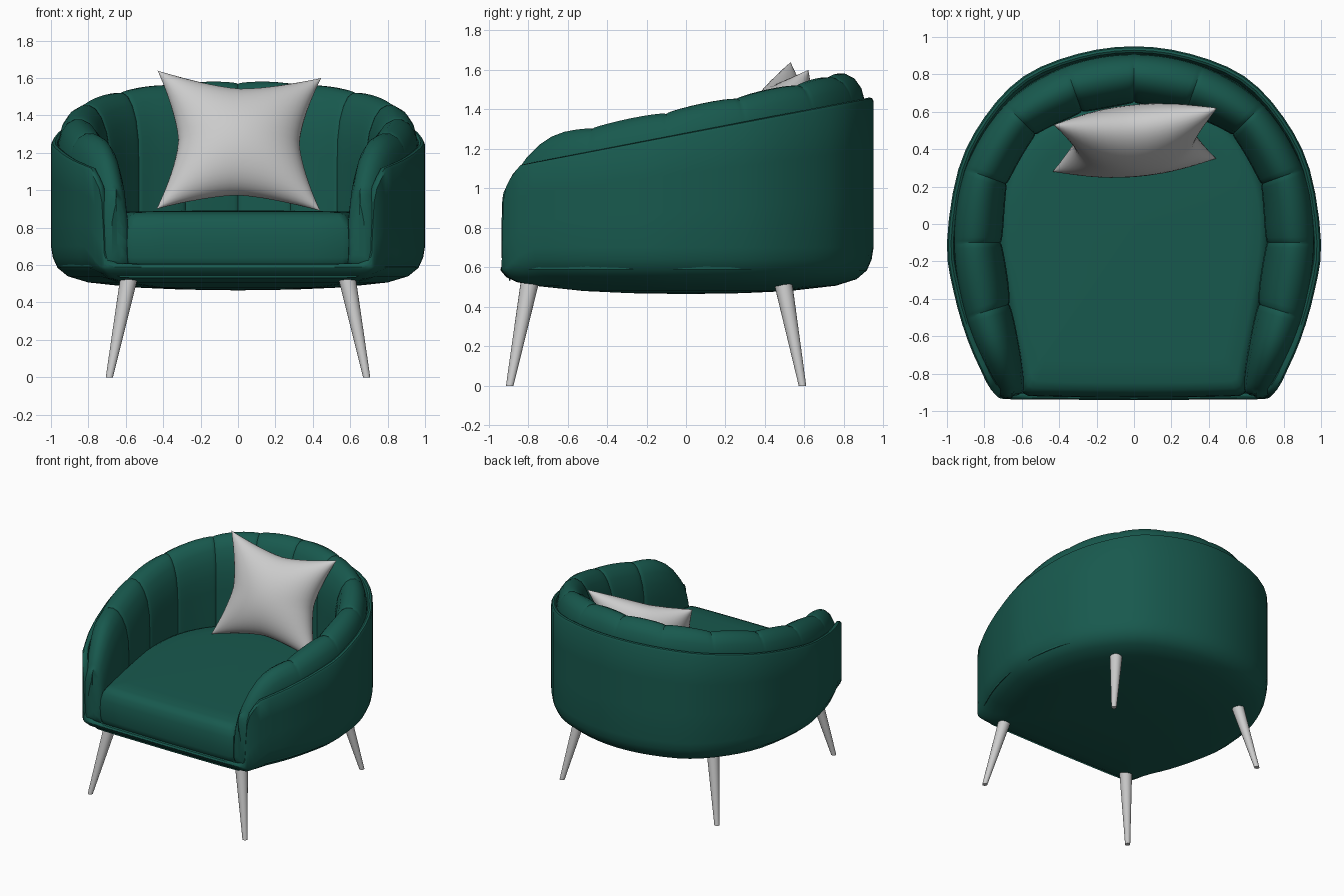
import bpy, bmesh, math
from mathutils import Vector

if "Cube" in bpy.data.objects:
    bpy.data.objects.remove(bpy.data.objects["Cube"])

green = bpy.data.materials.new("green_velvet")
green.diffuse_color = (0.009, 0.10, 0.076, 1)
green.use_nodes = True
green.node_tree.nodes["Principled BSDF"].inputs["Base Color"].default_value = green.diffuse_color


def finish(name, bm, mat=None, angle=40):
    bmesh.ops.remove_doubles(bm, verts=bm.verts, dist=0.0004)
    bmesh.ops.recalc_face_normals(bm, faces=bm.faces)
    me = bpy.data.meshes.new(name)
    bm.to_mesh(me)
    bm.free()
    ob = bpy.data.objects.new(name, me)
    bpy.context.collection.objects.link(ob)
    if mat:
        me.materials.append(mat)
    bpy.ops.object.select_all(action='DESELECT')
    ob.select_set(True)
    bpy.context.view_layer.objects.active = ob
    bpy.ops.object.shade_smooth_by_angle(angle=math.radians(angle))
    return ob


def loft(name, rings, mat=None, cap_start=True, cap_end=True, angle=40):
    """Skin a list of closed rings with equal point counts."""
    bm = bmesh.new()
    vs = [[bm.verts.new(p) for p in r] for r in rings]
    n = len(vs[0])
    for a, b in zip(vs, vs[1:]):
        for i in range(n):
            j = (i + 1) % n
            bm.faces.new((a[i], a[j], b[j], b[i]))
    if cap_start:
        bm.faces.new(vs[0])
    if cap_end:
        bm.faces.new(vs[-1])
    return finish(name, bm, mat, angle)


def spline(pts, t):
    """Catmull-Rom point at parameter t."""
    i = max(0, min(int(math.floor(t)), len(pts) - 2))
    f = t - i
    p1, p2 = Vector(pts[i]), Vector(pts[i + 1])
    p0 = Vector(pts[i - 1]) if i > 0 else p1 * 2 - p2
    p3 = Vector(pts[i + 2]) if i + 2 < len(pts) else p2 * 2 - p1
    return 0.5 * (2 * p1 + (p2 - p0) * f + (2 * p0 - 5 * p1 + 4 * p2 - p3) * f * f
                  + (3 * p1 - p0 - 3 * p2 + p3) * f ** 3)


def lerp(a, b, k):
    return a + (b - a) * k


def rim(y):
    return 1.275 + 0.189 * y


def mirrored_loop(half):
    """Half outline from back centre to front centre -> full loop."""
    return half + [(-p[0],) + tuple(p[1:]) for p in half[-2:0:-1]]


# shell: bowl-shaped base rising into a sloping tub wall, open at the front
plan = [(-.30, .91), (0, .95), (.30, .91), (.59, .79), (.80, .57), (.94, .29),
        (1.0, -.10), (.965, -.36), (.89, -.62), (.79, -.845)]
half = []
for k in range(25):
    p = spline(plan, 1 + k / 3)
    half.append((p.x, p.y, rim(p.y)))
half += [(.765, -.885, 1.07), (.742, -.912, 1.02), (.728, -.925, .95), (.72, -.93, .80),
         (.715, -.932, .67), (.70, -.935, .625), (.66, -.937, .603), (.5, -.938, .60),
         (.25, -.94, .60), (0, -.942, .60)]
outline = mirrored_loop(half)


def front(y):
    return max(0, min(1, (-y - .80) / .12))


rings = []
for s, zs, zf in [(.02, .465, .465), (.3, .469, .469), (.55, .48, .48), (.8, .507, .505),
                  (.91, .54, .525), (.965, .585, .55), (.99, .64, .575), (1, .70, .59)]:
    rings.append([(x * s, y * s, lerp(zs, zf, front(y))) for x, y, h in outline])
for k in (.33, .67, 1):
    rings.append([(x, y, lerp(lerp(.70, .59, front(y)), h - .012, k)) for x, y, h in outline])
for s, dz in [(.992, .002), (.978, .006), (.966, 0), (.95, -.07)]:
    rings.append([(x * s, y * s, h + dz) for x, y, h in outline])
loft("tub_shell", rings, green, cap_end=False)

# channelled backrest: one rolled profile swept around the tub, pinched at each seam
seams = [(0, .91, 0, .655), (.365, .845, .28, .605), (.69, .64, .53, .48), (.905, .295, .685, .215),
         (.965, -.10, .715, -.10), (.90, -.50, .67, -.43), (.735, -.90, .585, -.885)]
path = [(-a, b, -c, d) for a, b, c, d in seams[:0:-1]] + seams
profile = [(.0, -.08), (.02, 0), (.08, .06), (.2, .105), (.36, .128), (.5, .128), (.65, .108),
           (.79, .06), (.91, -.02), (.98, -.12), (1.0, -.24)]


def section(t):
    """Profile ring at seam parameter t (0 = left front, 12 = right front)."""
    ox, oy, ix, iy = spline(path, t)
    side = abs(t - 6)
    b = abs(math.sin(math.pi * t)) ** .45 if 1e-6 < t % 1 < 1 - 1e-6 else 0
    drop = .21 * max(0, (side - 5.2) / .8) ** 2.6
    h = rim(oy) - drop
    ring = []
    for u, dz in profile:
        uu = u * (1 + .08 * b)
        z = h + dz + (.016 * b - .008 if dz > 0 else 0)
        ring.append(Vector((lerp(ox, ix, uu), lerp(oy, iy, uu), z)))
    for z in (.72, .62, .59):
        uu = (1 + .08 * b) if z > .6 else .9
        ring.append(Vector((lerp(ox, ix, uu), lerp(oy, iy, uu), z)))
    ring.append(Vector((ox, oy, .59)))
    return ring


def end_cap(ring):
    """Softly rounded rings closing the front of an arm."""
    c = sum(ring, Vector()) / len(ring)
    out = []
    for inset, dy in [(.012, -.018), (.035, -.03), (.06, -.034)]:
        r = []
        for p in ring:
            d = c - p
            r.append(p + Vector((max(-inset, min(inset, d.x)), dy, max(-inset, min(inset, d.z)))))
        out.append(r)
    return out


steps = (0, .025, .08, .2, .35, .5, .65, .8, .92, .975)
rings = [section(c + f) for c in range(12) for f in steps] + [section(12)]
rings = end_cap(rings[0])[::-1] + rings + end_cap(rings[-1])
loft("channelled_backrest", rings, green, angle=35)

# seat cushion following the inside of the backrest
half = []
for k in range(25):
    _, _, x, y = spline(path, 6 + k * 5.6 / 24)
    half.append((x * 1.02, y * 1.02 if y > 0 else y))
half[0] = (0, half[0][1])
half += [(.60, -.87), (.59, -.90), (.56, -.915), (.4, -.92), (.2, -.923), (0, -.924)]
outline = mirrored_loop(half)
rings = [[(x * s, y * s, z) for x, y in outline] for s, z in
         [(.97, .585), (.99, .60), (1, .64), (1.005, .72), (1, .79), (.985, .84), (.96, .868),
          (.92, .882), (.8, .887), (.5, .89), (.02, .892)]]
loft("seat_cushion", rings, green)

# throw pillow: pinched square stretched between four corners
tl, tr = Vector((-.43, .53, 1.64)), Vector((.445, .62, 1.60))
bl, br = Vector((-.435, .28, .90)), Vector((.44, .35, .89))
normal = (tr - bl).cross(tl - br).normalized()
bm = bmesh.new()
N = 24
for side in (1, -1):
    grid = []
    for i in range(N + 1):
        row = []
        for j in range(N + 1):
            u, v = math.sin(math.pi * (i / N - .5)), math.sin(math.pi * (j / N - .5))
            pu = u * (1 - .26 * (1 - abs(v) ** 1.5))
            pv = v * (1 - .23 * (1 - abs(u) ** 1.5))
            p = lerp(lerp(bl, br, (pu + 1) / 2), lerp(tl, tr, (pu + 1) / 2), (pv + 1) / 2)
            w = .175 * max(0, (1 - u * u) * (1 - v * v)) ** .5
            row.append(bm.verts.new(p + normal * w * side))
        grid.append(row)
    for i in range(N):
        for j in range(N):
            bm.faces.new((grid[i][j], grid[i + 1][j], grid[i + 1][j + 1], grid[i][j + 1]))
finish("throw_pillow", bm, None, 60)


# splayed tapered legs
def leg(name, top, foot):
    rings = []
    for (x, y, z), r in ((foot, .019), (top, .047)):
        rings.append([(x + r * math.cos(a * math.pi / 10), y + r * math.sin(a * math.pi / 10), z)
                      for a in range(20)])
    loft(name, rings)


for sx, label in ((-1, "left"), (1, "right")):
    leg("front_leg_" + label, (sx * .583, -.79, .53), (sx * .688, -.893, 0))
    leg("back_leg_" + label, (sx * .583, .49, .53), (sx * .688, .59, 0))
